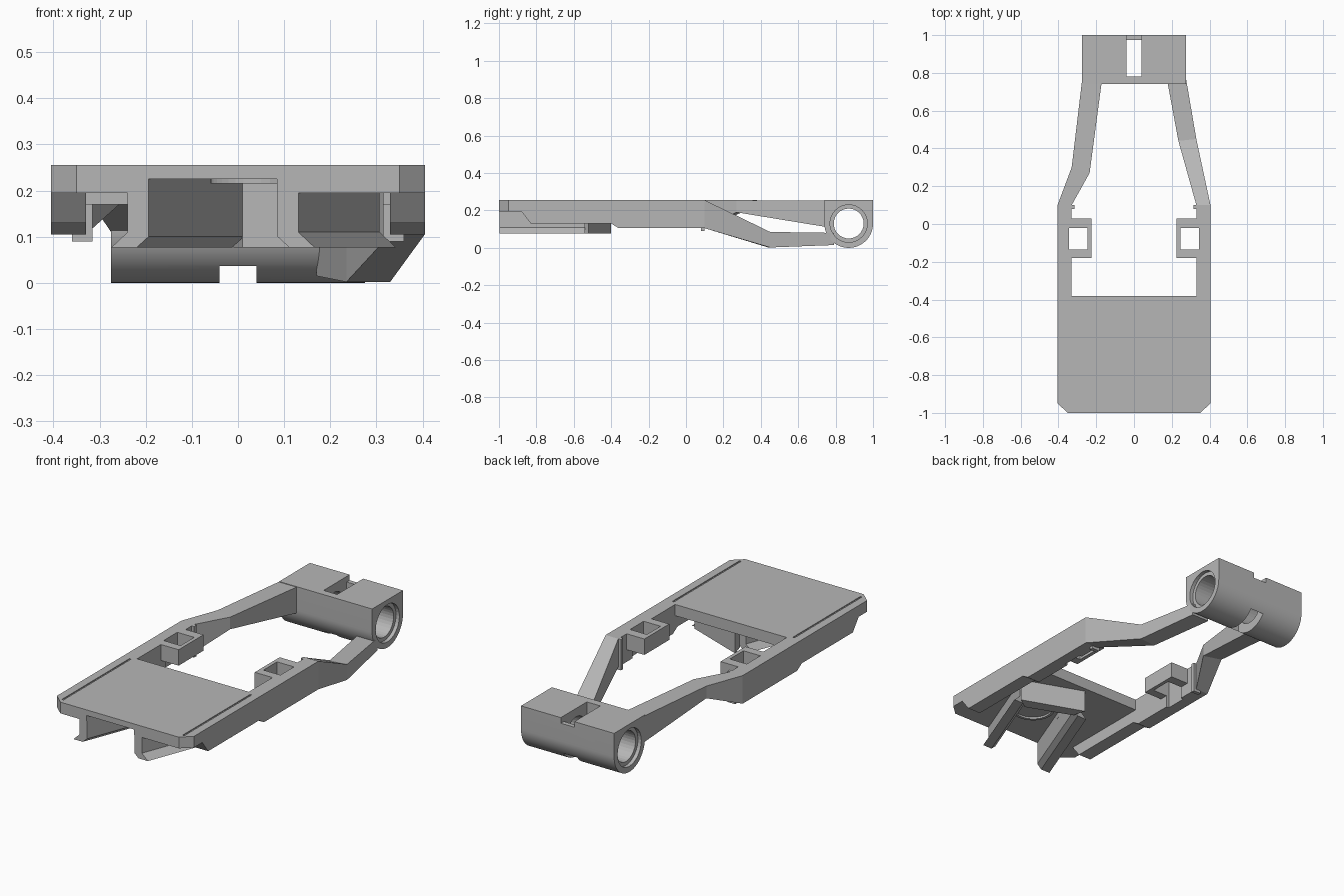
import bpy, bmesh, math

old = bpy.data.objects.get("Cube")
if old:
    bpy.data.objects.remove(old, do_unlink=True)

grey = bpy.data.materials.new("plain grey")
grey.use_nodes = True
grey.diffuse_color = (0.47, 0.47, 0.47, 1)
grey.node_tree.nodes["Principled BSDF"].inputs["Base Color"].default_value = (0.47, 0.47, 0.47, 1)


def loft(name, sections):
    """Solid skinned through matching rings of points."""
    bm = bmesh.new()
    rings = [[bm.verts.new(p) for p in s] for s in sections]
    for a, b in zip(rings, rings[1:]):
        for i in range(len(a)):
            j = (i + 1) % len(a)
            bm.faces.new((a[i], a[j], b[j], b[i]))
    bm.faces.new(rings[0][::-1])
    bm.faces.new(rings[-1])
    bmesh.ops.recalc_face_normals(bm, faces=bm.faces)
    mesh = bpy.data.meshes.new(name)
    bm.to_mesh(mesh)
    bm.free()
    mesh.materials.append(grey)
    ob = bpy.data.objects.new(name, mesh)
    bpy.context.collection.objects.link(ob)
    return ob


def slab(name, outline, z0, z1):
    return loft(name, [[(x, y, z) for x, y in outline] for z in (z0, z1)])


def bar(name, profile, x0, x1):
    return loft(name, [[(x, y, z) for y, z in profile] for x in (x0, x1)])


def box(name, x0, x1, y0, y1, z0, z1):
    return slab(name, [(x0, y0), (x1, y0), (x1, y1), (x0, y1)], z0, z1)


def arc(cy, cz, r, start, end, n):
    angles = [math.radians(start + (end - start) * i / n) for i in range(n + 1)]
    return [(cy + r * math.cos(a), cz + r * math.sin(a)) for a in angles]


def cut(target, cutter):
    mod = target.modifiers.new("cut", 'BOOLEAN')
    mod.operation = 'DIFFERENCE'
    mod.solver = 'EXACT'
    mod.object = cutter
    cutter.hide_render = True
    cutter.hide_set(True)
    cutter.display_type = 'WIRE'


# Front plate with chamfered corners
plate = slab("plate", [(-.405, -.95), (-.35, -1), (.35, -1), (.405, -.95),
                       (.405, -.38), (-.405, -.38)], .195, .255)

# Skewed channel under the plate, with its clip: two legs and a cross bar
SLOPE = .385
inner_left, inner_right = (.01, -.47), (.253, -.564)
cut(plate, slab("channel_cutter", [(-.215, -1.05), (.065, -1.05), inner_right, inner_left], .15, .225))
slab("clip_crossbar", [inner_left, inner_right, (.315, -.52), (-.01, -.4)], .077, .23)
for name, inner, side, back in (("clip_leg_right", -.195, -1, -.46), ("clip_leg_left", .085, 1, -.54)):
    outer = inner + side * .045
    section = [(inner, .23), (inner, .1), (inner + side * .025, .077),
               (outer + side * .035, .077), (outer, .11), (outer, .23)]
    loft(name, [[(x + SLOPE * (y + 1), y, z) for x, z in section] for y in (-.998, back)])

# Shallow round rim in the channel
ring = slab("channel_rim", arc(.05, -.74, .11, 0, 350, 35), .215, .23)
cut(ring, slab("rim_cutter", arc(.05, -.74, .095, 0, 350, 35), .2, .24))

# Side rails, sockets and panel grooves
rail_profile = [(-.88, .195), (-.83, .13), (-.4, .13), (-.36, .105), (.1, .105),
                (.1, .255), (-.38, .255), (-.38, .195)]
for side, label in ((1, "left"), (-1, "right")):
    rail = bar("rail_" + label, rail_profile, side * .33, side * .405)
    socket = box("socket_" + label, side * .225, side * .33, -.18, .03, .17, .255)
    hole = box("socket_cutter_" + label, side * .245, side * .345, -.135, -.02, .05, .3)
    cut(rail, hole)
    cut(socket, hole)
    cut(plate, box("groove_cutter_" + label, side * .352, side * .362, -.97, -.4, .25, .3))
    box("rail_nub_" + label, side * .315, side * .36, .08, .1, .09, .255)


def station(outer, inner, z0, z1):
    return [(*outer, z0), (*inner, z0), (*inner, z1), (*outer, z1)]


# Right arm runs high, left arm dips low
loft("arm_right", [station((-.405, .1), (-.33, .1), .105, .255),
                   station((-.33, .3), (-.235, .27), .19, .255),
                   station((-.275, .76), (-.17, .76), .11, .252)])
loft("arm_left", [station((.405, .1), (.33, .1), .105, .255),
                  station((.33, .45), (.235, .44), .002, .085),
                  station((.272, .79), (.17, .79), .015, .08)])

# Hinge barrel: flat top, round bottom, bored along its length
CY, CZ = .87, .13
barrel = bar("hinge_barrel", [(.74, .255), (1, .255)] + arc(CY, CZ, .13, 0, -180, 32), -.275, .275)
cut(barrel, bar("bore_cutter", arc(CY, CZ, .08, 0, 348.75, 31), -.4, .4))
for side in (1, -1):
    cut(barrel, bar("counterbore_cutter", arc(CY, CZ, .1, 0, 348.75, 31), side * .255, side * .4))
cut(barrel, box("slot_cutter", -.04, .04, .78, .975, -.1, .4))
cut(barrel, box("notch_cutter", -.04, .04, .96, 1.1, .225, .4))

# Keep flat faces crisp and the barrel smooth
bpy.ops.object.select_all(action='DESELECT')
barrel.select_set(True)
bpy.context.view_layer.objects.active = barrel
bpy.ops.object.shade_smooth_by_angle(angle=math.radians(30))
